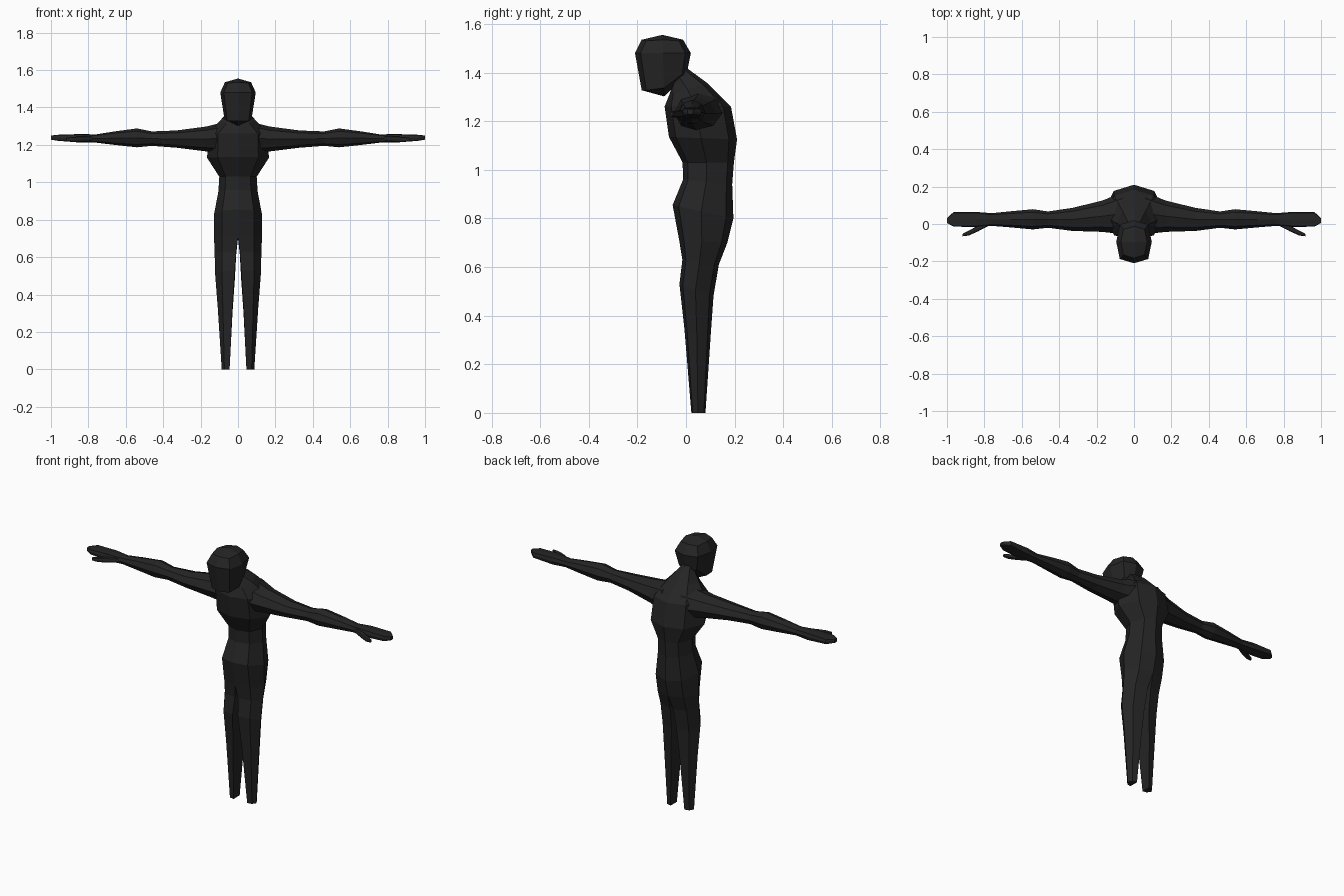
import bpy, bmesh, math
from mathutils import Vector, Matrix

if "Cube" in bpy.data.objects:
    bpy.data.objects.remove(bpy.data.objects["Cube"])

skin = bpy.data.materials.new("charcoal")
skin.diffuse_color = (0.018, 0.018, 0.018, 1)
skin.use_nodes = True
skin.node_tree.nodes["Principled BSDF"].inputs["Base Color"].default_value = skin.diffuse_color


def bridge(bm, a, b, closed=True):
    n = len(a)
    for i in range(n if closed else n - 1):
        j = (i + 1) % n
        bm.faces.new((a[i], a[j], b[j], b[i]))


def finish(name, bm, mirror=False):
    if mirror:
        bmesh.ops.mirror(bm, geom=bm.verts[:] + bm.edges[:] + bm.faces[:],
                         matrix=Matrix.Identity(4), merge_dist=0.0005, axis='X')
        bmesh.ops.remove_doubles(bm, verts=bm.verts[:], dist=0.0005)
    bmesh.ops.recalc_face_normals(bm, faces=bm.faces[:])
    mesh = bpy.data.meshes.new(name)
    bm.to_mesh(mesh)
    bm.free()
    mesh.materials.append(skin)
    obj = bpy.data.objects.new(name, mesh)
    bpy.context.collection.objects.link(obj)
    return obj


def half_ring(bm, xi, xo, yf, yb, zf, zb):
    """Five points from inner front round the outside to inner back."""
    pts = []
    for u, v in ((0, 0), (0.66, 0.1), (1, 0.47), (0.66, 0.88), (0, 1)):
        pts.append(bm.verts.new((xi + (xo - xi) * u, yf + (yb - yf) * v, zf + (zb - zf) * v)))
    return pts


# Body: legs, hips, chest and neck as one mirrored half shell
LEGS = [(.045, .087, .022, .08, 0, 0), (.029, .108, -.006, .101, .34, .31),
        (.017, .122, -.027, .113, .53, .48), (.01, .125, -.015, .135, .63, .61),
        (0, .128, -.028, .17, .71, .70)]
TORSO = [(0, .128, -.055, .195, .855, .80), (0, .105, -.012, .19, .96, .94),
         (0, .100, -.014, .197, 1.03, 1.03), (0, .165, -.07, .21, 1.135, 1.125),
         (0, .160, -.088, .185, 1.26, 1.26), (0, .095, -.068, .09, 1.31, 1.355),
         (0, .045, -.058, .015, 1.34, 1.41), (0, .040, -.065, -.01, 1.40, 1.43)]
bm = bmesh.new()
rings = [half_ring(bm, *r) for r in LEGS]
bm.faces.new(rings[0])
for a, b in zip(rings, rings[1:]):
    bridge(bm, a, b)
last = rings[-1]
for r in TORSO:
    ring = half_ring(bm, *r)
    bridge(bm, last, ring, closed=False)
    last = ring
finish("body", bm, mirror=True)


def limb_ring(bm, x, y0, y1, z0, z1, corner):
    """Eight-sided section across the arm; corner sets how boxy it is."""
    pts = []
    for k in range(8):
        a = k * math.pi / 4
        f = 1 if k % 2 == 0 else corner * math.sqrt(2)
        pts.append(bm.verts.new((x, (y0 + y1) / 2 + f * math.cos(a) * (y1 - y0) / 2,
                                 (z0 + z1) / 2 + f * math.sin(a) * (z1 - z0) / 2)))
    return pts


def loft(bm, sections):
    rs = [limb_ring(bm, *s) for s in sections]
    for a, b in zip(rs, rs[1:]):
        bridge(bm, a, b)
    bm.faces.new(rs[0])
    bm.faces.new(rs[-1])
    return [v for r in rs for v in r]


# Arms with flat hands
bm = bmesh.new()
loft(bm, [(.06, -.055, .17, 1.15, 1.325, .7), (.17, -.042, .125, 1.165, 1.298, .7),
          (.33, -.037, .086, 1.185, 1.277, .7), (.46, -.020, .067, 1.195, 1.272, .7),
          (.54, -.029, .079, 1.187, 1.288, .7), (.66, -.018, .068, 1.20, 1.272, .72),
          (.76, -.010, .058, 1.212, 1.256, .75), (.84, -.016, .064, 1.212, 1.258, .85),
          (.965, -.014, .064, 1.222, 1.254, .9), (1.0, .006, .03, 1.228, 1.250, .9)])
finish("arms", bm, mirror=True)

# Thumbs angled forward from the wrists
bm = bmesh.new()
loft(bm, [(.77, -.006, .02, 1.222, 1.246, .8), (.835, -.040, -.010, 1.216, 1.246, .8),
          (.885, -.062, -.036, 1.216, 1.242, .8), (.917, -.066, -.053, 1.220, 1.238, .8)])
finish("thumbs", bm, mirror=True)

# Head: once-subdivided cube, rounded, tapered to the jaw and cut up at the nape
bm = bmesh.new()
bmesh.ops.create_cube(bm, size=2)
bmesh.ops.subdivide_edges(bm, edges=bm.edges[:], cuts=1, use_grid_fill=True)
for v in bm.verts:
    sx, sy, sz = (round(c) for c in v.co)
    f = 0.8 if sx and sy else 1
    if sz > 0:
        v.co = Vector((sx * .07 * f, -.097 + sy * .085 * f, 1.555 - .02 * max(abs(sx), abs(sy)) - .005 * abs(sx * sy)))
    elif sz == 0:
        v.co = Vector((sx * .095 * f, -.095 + sy * .115 * f, 1.48))
    else:
        rise = {-1: .025, 0: .035, 1: .09}[sy] if (sx or sy) else 0
        v.co = Vector((sx * .072 * f, -.09 + sy * .092 * f, 1.302 + rise))
finish("head", bm)
